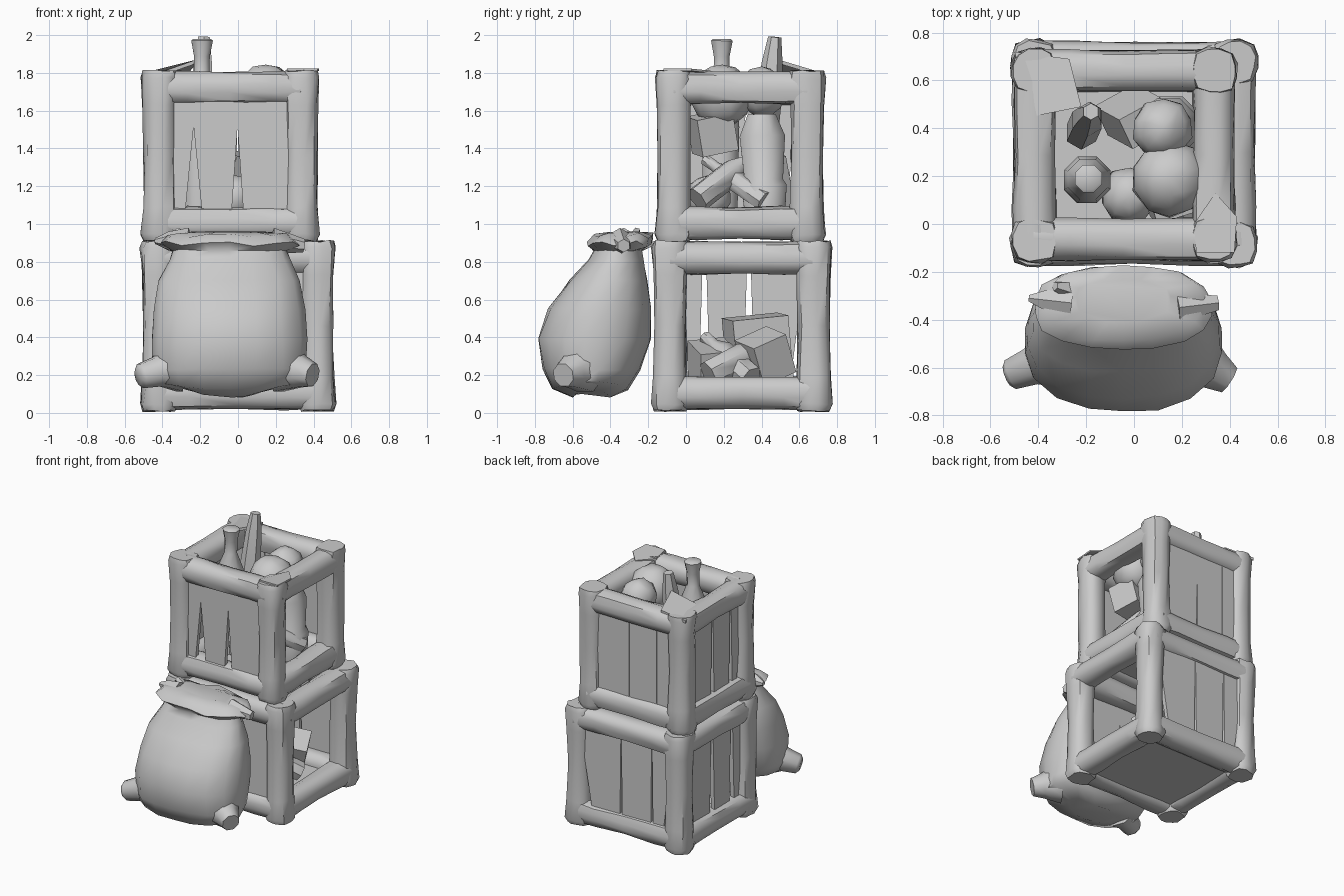
import bpy, bmesh, math, random
from mathutils import Vector, Euler

if "Cube" in bpy.data.objects:
    bpy.data.objects.remove(bpy.data.objects["Cube"])

random.seed(4)


def finish(name, bm, angle=50, jitter=0.0):
    for v in bm.verts:
        v.co += Vector([random.uniform(-jitter, jitter) for _ in range(3)])
    bmesh.ops.recalc_face_normals(bm, faces=bm.faces)
    me = bpy.data.meshes.new(name)
    bm.to_mesh(me)
    bm.free()
    ob = bpy.data.objects.new(name, me)
    bpy.context.collection.objects.link(ob)
    bpy.ops.object.select_all(action='DESELECT')
    ob.select_set(True)
    bpy.context.view_layer.objects.active = ob
    bpy.ops.object.shade_smooth_by_angle(angle=math.radians(angle))
    return ob


def loft(bm, rings):
    """Skin rings of points and cap both ends."""
    vs = [[bm.verts.new(p) for p in r] for r in rings]
    n = len(vs[0])
    for a, b in zip(vs, vs[1:]):
        for i in range(n):
            bm.faces.new((a[i], a[(i + 1) % n], b[(i + 1) % n], b[i]))
    bm.faces.new(vs[0])
    bm.faces.new(vs[-1])


def section(n, p, i):
    t = 2 * math.pi * (i + 0.5) / n
    c, s = math.cos(t), math.sin(t)
    r = (abs(c) ** p + abs(s) ** p) ** (-1 / p)
    return c * r, s * r


def tube(name, a, b, stations, n=8, p=2, jitter=0.0):
    """Straight tube from a to b with (t, radius) stations."""
    a, b = Vector(a), Vector(b)
    d = (b - a).normalized()
    u = Vector((1, 0, 0)) if abs(d.z) > 0.8 else d.cross(Vector((0, 0, 1))).normalized()
    v = d.cross(u).normalized()
    u = v.cross(d)
    bm = bmesh.new()
    loft(bm, [[a.lerp(b, t) + (u * x + v * y) * r
               for x, y in (section(n, p, i) for i in range(n))] for t, r in stations])
    return finish(name, bm, jitter=jitter)


def slab(name, pts, off):
    bm = bmesh.new()
    loft(bm, [[Vector(q) for q in pts], [Vector(q) + Vector(off) for q in pts]])
    return finish(name, bm, 30)


def box(name, loc, size, rot):
    bm = bmesh.new()
    bmesh.ops.create_cube(bm, size=1)
    for v in bm.verts:
        v.co = Euler(rot).to_matrix() @ Vector([c * s for c, s in zip(v.co, size)]) + Vector(loc)
    return finish(name, bm, 30)


def ball(name, loc, r):
    bm = bmesh.new()
    bmesh.ops.create_uvsphere(bm, u_segments=10, v_segments=7, radius=r)
    bmesh.ops.translate(bm, verts=bm.verts, vec=loc)
    return finish(name, bm, 60, 0.006)


def crate(name, x0, x1, y0, y1, z0, z1, gaps):
    r = 0.087
    post = [(0, r * .95), (.04, r * 1.12), (.2, r), (.5, r * .95), (.8, r), (.96, r * 1.12), (1, r)]
    rail = [(0, r), (.2, r), (.5, r * .94), (.8, r), (1, r)]
    xa, xb, ya, yb, za, zb = x0 + .095, x1 - .095, y0 + .095, y1 - .095, z0 + .095, z1 - .09
    # corner posts
    for x in (xa, xb):
        for y in (ya, yb):
            tube(name + "_post", (x, y, z0), (x, y, z1), post, 12, 3, .006)
    # rails at bottom and top
    for z in (za, zb):
        for y in (ya, yb):
            tube(name + "_rail", (xa, y, z), (xb, y, z), rail, 12, 3, .006)
        for x in (xa, xb):
            tube(name + "_rail", (x, ya, z), (x, yb, z), rail, 12, 3, .006)
    # planks on front, back and left; the right side stays open
    th = .03

    def planks(side, lo, hi, place, off, taper):
        cuts = [lo + (hi - lo) * f for f in (0, .24, .55, 1)]
        for k in range(3):
            gl, gr = gaps[side][k], gaps[side][k + 1]
            a, b = cuts[k], cuts[k + 1]
            q = [(a + gl, za), (b - gr, za), (b - gr * taper, zb), (a + gl * taper, zb)]
            slab(name + "_" + side + "_plank", [place(s, z) for s, z in q], off)
    planks("front", xa, xb, lambda s, z: (s, y0 + .045, z), (0, th, 0), -.4)
    planks("back", xa, xb, lambda s, z: (s, y1 - .045, z), (0, -th, 0), .15)
    planks("left", ya, yb, lambda s, z: (x0 + .06, s, z), (th, 0, 0), .3)
    # floor
    slab(name + "_floor", [(xa, ya, z0 + .04), (xb, ya, z0 + .04), (xb, yb, z0 + .04), (xa, yb, z0 + .04)],
         (0, 0, .06))


crate("lower_crate", -.515, .515, -.18, .77, .01, .91,
      {"front": (0, .03, .03, 0), "back": (.11, .01, .01, .14), "left": (.11, .03, .03, .13)})
crate("upper_crate", -.51, .43, -.16, .735, .91, 1.81,
      {"front": (.02, .05, .035, .01), "back": (0, .004, .004, 0), "left": (.1, .02, .02, .12)})

# sack body: (z, y centre, half width, half depth), leaning on the crates
body = [(.08, -.50, .20, .10), (.125, -.51, .39, .20), (.23, -.50, .41, .26), (.39, -.485, .41, .30),
        (.55, -.455, .40, .275), (.70, -.41, .375, .21), (.81, -.37, .32, .145), (.86, -.36, .30, .13),
        (.895, -.35, .37, .175), (.94, -.33, .33, .155), (.955, -.32, .20, .09)]
bm = bmesh.new()
rings = []
for k, (z, yc, hx, hy) in enumerate(body):
    ring = []
    for i in range(18):
        x, y = section(18, 2.5, i)
        fold = 0.014 * math.sin(i * 2.1) if 8 <= k <= 9 else 0
        ring.append(Vector((-.045 + x * hx, yc + y * hy, z + fold + (.04 * x * x if k < 2 else 0))))
    rings.append(ring)
loft(bm, rings)
finish("sack", bm, 65, .005)

# sack corners and tied ends of the neck
tube("sack_corner", (-.34, -.56, .24), (-.53, -.635, .19), [(0, .14), (.45, .085), (.9, .07), (1, .045)], 8)
tube("sack_corner", (.24, -.55, .24), (.395, -.65, .20), [(0, .14), (.6, .09), (1, .065)], 8)
tube("sack_neck_fold", (-.26, -.33, .91), (-.44, -.31, .91), [(0, .07), (.6, .05), (1, .015)], 6)
tube("sack_neck_fold", (.18, -.35, .91), (.35, -.33, .885), [(0, .07), (.6, .05), (1, .035)], 6)
tube("sack_neck_fold", (-.24, -.28, .9), (-.33, -.26, .965), [(0, .05), (1, .02)], 5)

# things sticking out of the upper crate
tube("bottle", (-.2, .18, 1.05), (-.19, .19, 1.98),
     [(0, .1), (.5, .105), (.68, .09), (.8, .045), (.9, .045), (.99, .062), (1, .05)], 8)
tube("stick", (-.22, .38, 1.1), (-.18, .47, 1.99), [(0, .07), (.6, .07), (.85, .055), (1, .035)], 6)
ball("round_fruit", (.12, .40, 1.70), .13)
ball("large_round_fruit", (.15, .19, 1.68), .165)
slab("cloth_flap", [(-.5, .72, 1.80), (-.27, .69, 1.81), (-.22, .49, 1.87), (-.42, .45, 1.80)], (0, 0, -.02))
slab("corner_cap", [(.25, 0, 1.79), (.34, .13, 1.80), (.43, .03, 1.81), (.42, -.12, 1.81), (.26, -.12, 1.81)],
     (0, 0, .012))
slab("loose_plank", [(-.3, .58, 1.70), (.28, .56, 1.72), (.28, .60, 1.76), (-.3, .64, 1.78)], (0, 0, -.03))

# jumble inside the upper crate
tube("jar", (.16, .42, 1.0), (.14, .40, 1.58), [(0, .11), (.35, .13), (.4, .11), (.8, .13), (1, .08)], 8)
box("small_box", (.15, .14, 1.48), (.2, .2, .2), (.2, .1, .3))
tube("lying_bottle", (.24, .06, 1.13), (.05, .38, 1.38), [(0, .07), (.6, .07), (.8, .035), (1, .035)], 7)
tube("lying_bottle", (.25, .42, 1.12), (.05, .1, 1.34), [(0, .06), (.6, .06), (.8, .03), (1, .03)], 7)
box("packet", (0, .45, 1.2), (.2, .14, .34), (.3, .2, .5))
ball("inner_fruit", (-.02, .12, 1.14), .12)

# jumble inside the lower crate
box("low_box", (-.12, .38, .34), (.3, .3, .34), (.1, .05, .2))
box("low_packet", (.16, .42, .3), (.22, .2, .22), (.4, .2, .5))
box("low_packet", (.05, .14, .25), (.25, .2, .22), (.1, .3, .3))
tube("low_bottle", (.25, .12, .2), (.12, .42, .36), [(0, .08), (.6, .08), (.8, .04), (1, .04)], 7)
tube("low_bottle", (.28, .35, .18), (.0, .1, .4), [(0, .07), (.6, .07), (.8, .035), (1, .035)], 7)
